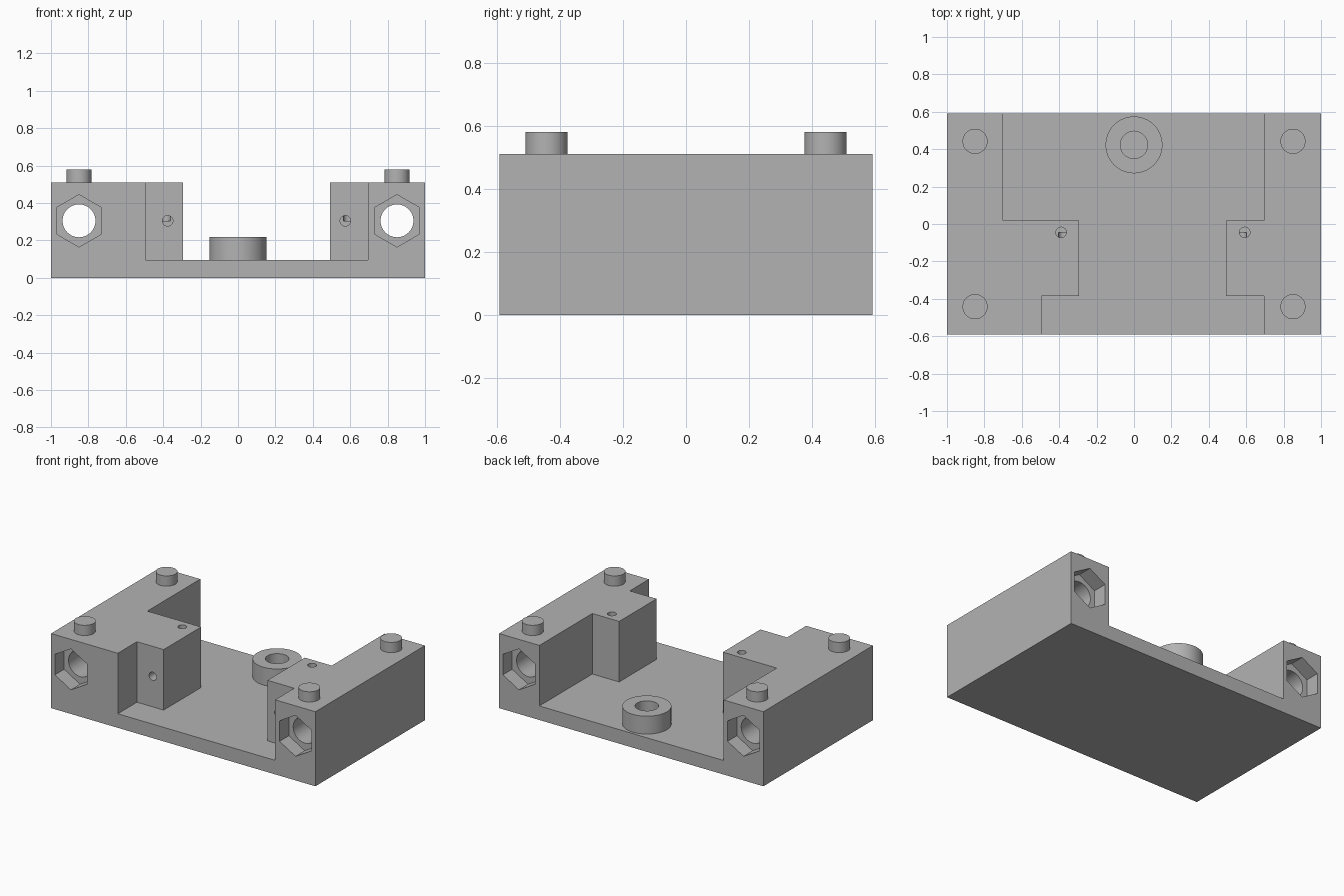
import bpy, bmesh, math
from mathutils import Matrix

cube = bpy.data.objects.get("Cube")
if cube:
    bpy.data.objects.remove(cube, do_unlink=True)

grey = bpy.data.materials.new("plain_grey")
grey.use_nodes = True
grey.diffuse_color = (0.45, 0.45, 0.45, 1)
grey.node_tree.nodes["Principled BSDF"].inputs["Base Color"].default_value = (0.45, 0.45, 0.45, 1)

HALF_Y, FLOOR, TOP, AXIS_Z = 0.592, 0.096, 0.51, 0.305


def prism(name, outline, z0, z1):
    """Extrude a flat outline upwards from z0 to z1."""
    bm = bmesh.new()
    face = bm.faces.new([bm.verts.new((x, y, z0)) for x, y in outline])
    ext = bmesh.ops.extrude_face_region(bm, geom=[face])["geom"]
    bmesh.ops.translate(bm, vec=(0, 0, z1 - z0),
                        verts=[v for v in ext if isinstance(v, bmesh.types.BMVert)])
    bmesh.ops.recalc_face_normals(bm, faces=bm.faces)
    mesh = bpy.data.meshes.new(name)
    bm.to_mesh(mesh)
    bm.free()
    mesh.materials.append(grey)
    obj = bpy.data.objects.new(name, mesh)
    bpy.context.collection.objects.link(obj)
    return obj


def rod(name, x, y, r, z0, z1, sides=48):
    """Upright cylinder or regular prism with one corner towards +y."""
    ring = [(x + r * math.sin(math.tau * i / sides), y + r * math.cos(math.tau * i / sides))
            for i in range(sides)]
    return prism(name, ring, z0, z1)


def rod_along_y(name, x, z, r, y0, y1, sides=48):
    """The same, lying along y."""
    obj = rod(name, x, z, r, -y1, -y0, sides)
    obj.data.transform(Matrix.Rotation(math.pi / 2, 4, "X"))
    return obj


def cut(target, cutter):
    cutter.hide_render = True
    mod = target.modifiers.new("cut", "BOOLEAN")
    mod.operation, mod.solver, mod.object = "DIFFERENCE", "EXACT", cutter
    bpy.context.view_layer.objects.active = target
    bpy.ops.object.modifier_apply(modifier=mod.name)
    bpy.data.objects.remove(cutter, do_unlink=True)


def smooth(obj):
    bpy.ops.object.select_all(action="DESELECT")
    obj.select_set(True)
    bpy.context.view_layer.objects.active = obj
    bpy.ops.object.shade_smooth_by_angle(angle=math.radians(30))


# Solid block with the stepped channel removed
housing = prism("housing", [(-1, -HALF_Y), (1, -HALF_Y), (1, HALF_Y), (-1, HALF_Y)], 0, TOP)
channel = [(-0.495, -0.7), (0.695, -0.7), (0.695, -0.385), (0.492, -0.385),
           (0.492, 0.02), (0.695, 0.02), (0.695, 0.7), (-0.7, 0.7),
           (-0.7, 0.02), (-0.293, 0.02), (-0.293, -0.385), (-0.495, -0.385)]
cut(housing, prism("channel_cutter", channel, FLOOR, 0.8))

# Long rod holes with a hexagonal nut pocket at each end
for x in (-0.85, 0.85):
    cut(housing, rod_along_y("rod_cutter", x, AXIS_Z, 0.088, -0.8, 0.8))
    for y0, y1 in ((-0.8, 0.1 - HALF_Y), (HALF_Y - 0.1, 0.8)):
        cut(housing, rod_along_y("nut_cutter", x, AXIS_Z, 0.14, y0, y1, 6))

# Small blind holes in the inner shoulders, from above and from the front
for x_top, x_front in ((-0.39, -0.376), (0.592, 0.574)):
    cut(housing, rod("top_hole_cutter", x_top, -0.045, 0.028, AXIS_Z, 0.8, 32))
    cut(housing, rod_along_y("front_hole_cutter", x_front, AXIS_Z, 0.028, -0.5, -0.045, 32))
smooth(housing)

# Locating pegs on the top corners
for x, side in ((-0.85, "right"), (0.85, "left")):
    for y, end in ((-0.442, "front"), (0.442, "back")):
        smooth(rod(f"{end}_{side}_peg", x, y, 0.067, TOP - 0.01, 0.58))

# Hollow boss on the floor near the back
boss = rod("floor_boss", 0, 0.423, 0.152, FLOOR - 0.01, 0.218, 64)
cut(boss, rod("boss_cutter", 0, 0.423, 0.073, 0, 0.4))
smooth(boss)
